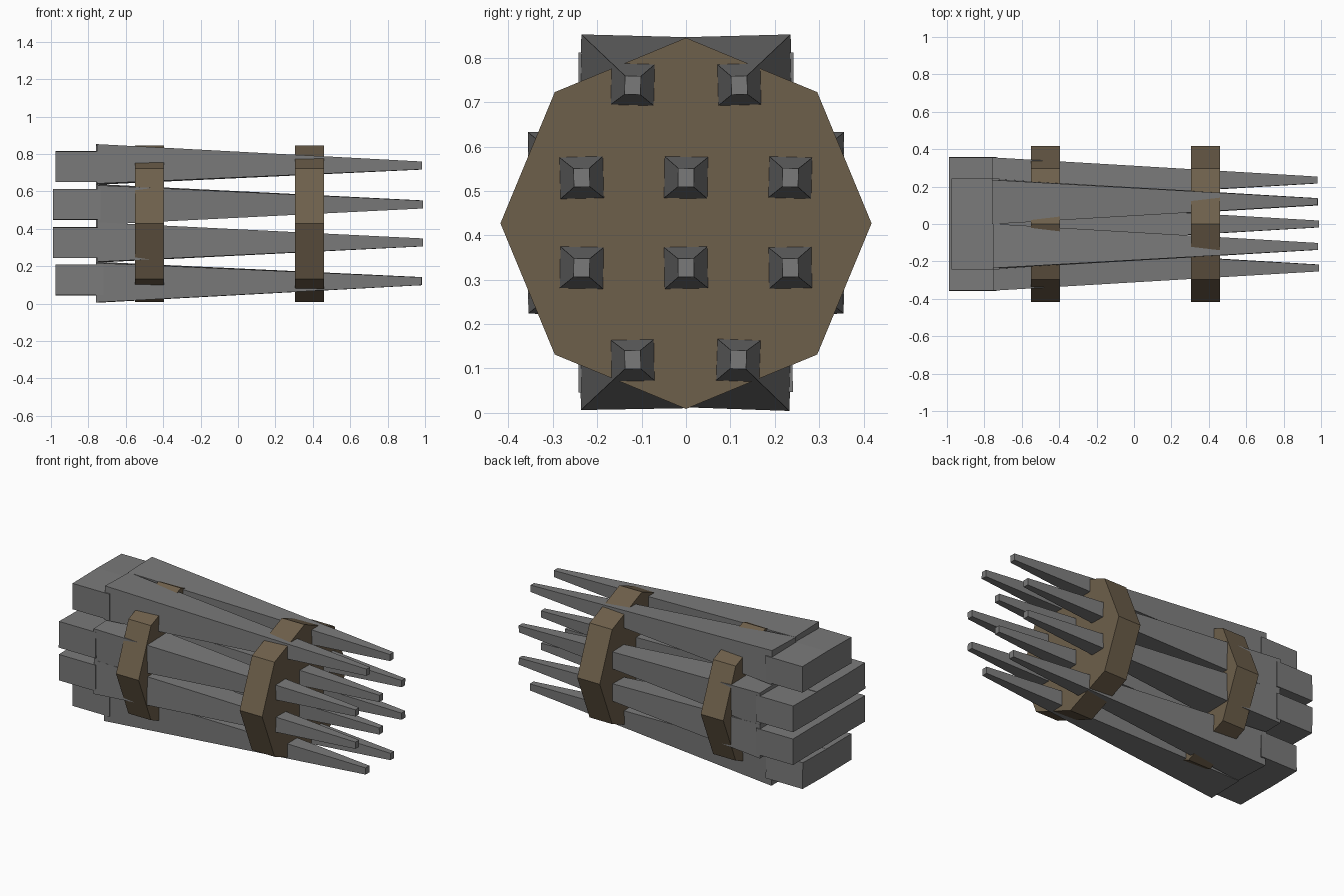
import bpy, bmesh, math
from mathutils import Matrix, Vector

if "Cube" in bpy.data.objects:
    bpy.data.objects.remove(bpy.data.objects["Cube"])


def material(name, rgb):
    m = bpy.data.materials.new(name)
    m.diffuse_color = (*rgb, 1)
    m.use_nodes = True
    m.node_tree.nodes["Principled BSDF"].inputs["Base Color"].default_value = m.diffuse_color
    return m


GREY = material("grey wood", (0.195, 0.195, 0.195))
BROWN = material("brown binding", (0.155, 0.115, 0.07))


def loft(name, sections, mat):
    """Closed solid through a list of vertex rings."""
    bm = bmesh.new()
    rings = [[bm.verts.new(p) for p in ring] for ring in sections]
    n = len(rings[0])
    for a, b in zip(rings, rings[1:]):
        for i in range(n):
            j = (i + 1) % n
            bm.faces.new((a[i], a[j], b[j], b[i]))
    bm.faces.new(rings[0])
    bm.faces.new(rings[-1])
    bmesh.ops.recalc_face_normals(bm, faces=bm.faces)
    mesh = bpy.data.meshes.new(name)
    bm.to_mesh(mesh)
    bm.free()
    mesh.materials.append(mat)
    ob = bpy.data.objects.new(name, mesh)
    bpy.context.collection.objects.link(ob)
    return ob


def rect(x, y, z, w, h, roll):
    """Rolled rectangle across the x axis."""
    rot = Matrix.Rotation(math.radians(roll), 3, 'X')
    return [Vector((x, y, z)) + rot @ Vector((0, sy * w / 2, sz * h / 2))
            for sy, sz in ((-1, -1), (1, -1), (1, 1), (-1, 1))]


# stakes: y, z, shift along x, roll in degrees
STAKES = [(-0.12, 0.738, -0.005, -1.5), (0.12, 0.738, -0.01, 1.5),
          (-0.235, 0.53, 0.0, 1.5), (0.0, 0.53, 0.0, -1), (0.235, 0.53, -0.01, -1.5),
          (-0.235, 0.327, 0.0, -1), (0.0, 0.327, 0.0, 1), (0.235, 0.327, -0.01, 1),
          (-0.12, 0.12, -0.01, 1), (0.118, 0.12, -0.005, -2)]

for k, (y, z, dx, roll) in enumerate(STAKES):
    # top and bottom rows sit a little outward at the thick end
    out = 0.006 * (z > 0.7) - 0.006 * (z < 0.2)
    loft(f"stake_{k + 1}",
         [rect(-0.75 + dx, y, z + out, 0.237, 0.211, roll),
          rect(0.99 + dx, y, z, 0.036, 0.042, roll)], GREY)
    x0 = -0.975 if (z > 0.7 or z < 0.2) else -0.99
    loft(f"stake_butt_{k + 1}",
         [rect(x, y, z - out, 0.243, 0.163, -roll * 0.5) for x in (x0, x0 + 0.255)], GREY)

# octagonal bindings around the bundle
for name, x in (("front_binding", 0.382), ("rear_binding", -0.473)):
    loft(name, [[(x + s, 0.418 * math.cos(i * math.pi / 4),
                  0.427 + 0.418 * math.sin(i * math.pi / 4)) for i in range(8)]
                for s in (-0.078, 0.078)], BROWN)
